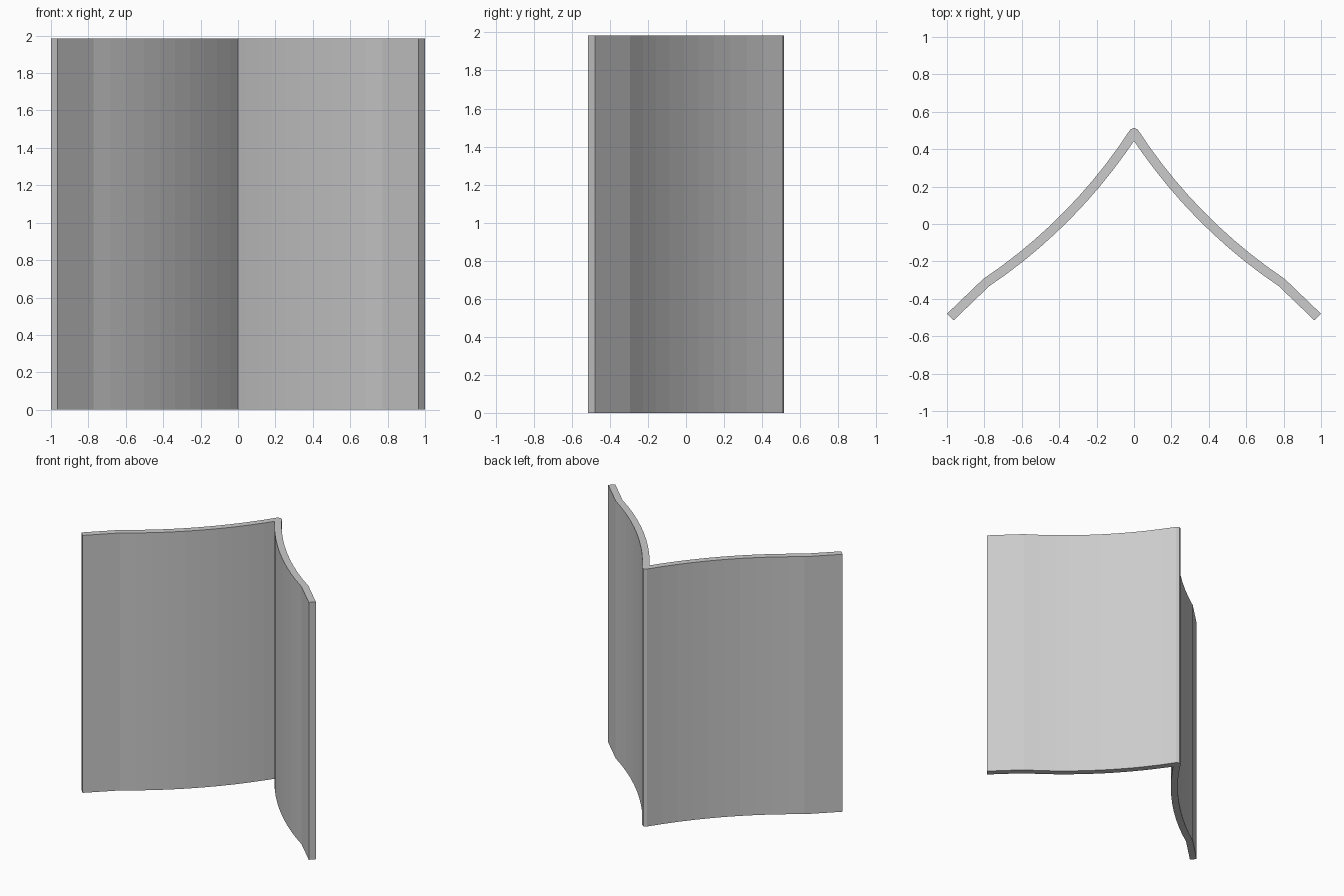
import bpy, bmesh
from math import sin, cos, radians
from mathutils import Vector

if "Cube" in bpy.data.objects:
    bpy.data.objects.remove(bpy.data.objects["Cube"])

HEIGHT = 1.985
HALF = 0.025      # half the wall thickness
STEPS = 10        # facets along each curved wing
A0, A1 = radians(57), radians(34)
RADIUS = 2.82

# Centre line of one wing: apex, concave arc, straight flared end
line = [Vector((0, 0.49))]
step = (A0 - A1) / STEPS
for i in range(STEPS):
    a = A0 - (i + 0.5) * step
    line.append(line[-1] + RADIUS * step * Vector((cos(a), -sin(a))))
line[-1] = Vector((0.79, -0.313))
line.append(Vector((0.982, -0.4975)))


def normal(i):
    d = (line[min(i + 1, len(line) - 1)] - line[max(i - 1, 0)]).normalized()
    return Vector((-d.y, d.x)) * HALF


outer = [p + normal(i) for i, p in enumerate(line)]
inner = [p - normal(i) for i, p in enumerate(line)]
inner[0] = Vector((0, 0.49 - HALF / cos(A0)))   # mitred inside corner
tip = Vector((0, 0.515))                        # blunted outside corner

# Flat cross-section, both wings
bm = bmesh.new()


def flat(points, side):
    bm.faces.new([bm.verts.new((side * p.x, p.y, 0)) for p in points[::side]])


for side in (1, -1):
    flat([inner[0], outer[0], tip], side)
    for i in range(len(line) - 1):
        flat([inner[i], inner[i + 1], outer[i + 1], outer[i]], side)
bmesh.ops.remove_doubles(bm, verts=bm.verts[:], dist=0.0005)

# Raise the section into an upright panel
ext = bmesh.ops.extrude_face_region(bm, geom=bm.faces[:], use_keep_orig=True)
top = [g for g in ext["geom"] if isinstance(g, bmesh.types.BMVert)]
bmesh.ops.translate(bm, verts=top, vec=(0, 0, HEIGHT))
bmesh.ops.recalc_face_normals(bm, faces=bm.faces[:])

mesh = bpy.data.meshes.new("folded_panel")
bm.to_mesh(mesh)
bm.free()
panel = bpy.data.objects.new("folded_panel", mesh)
bpy.context.collection.objects.link(panel)
